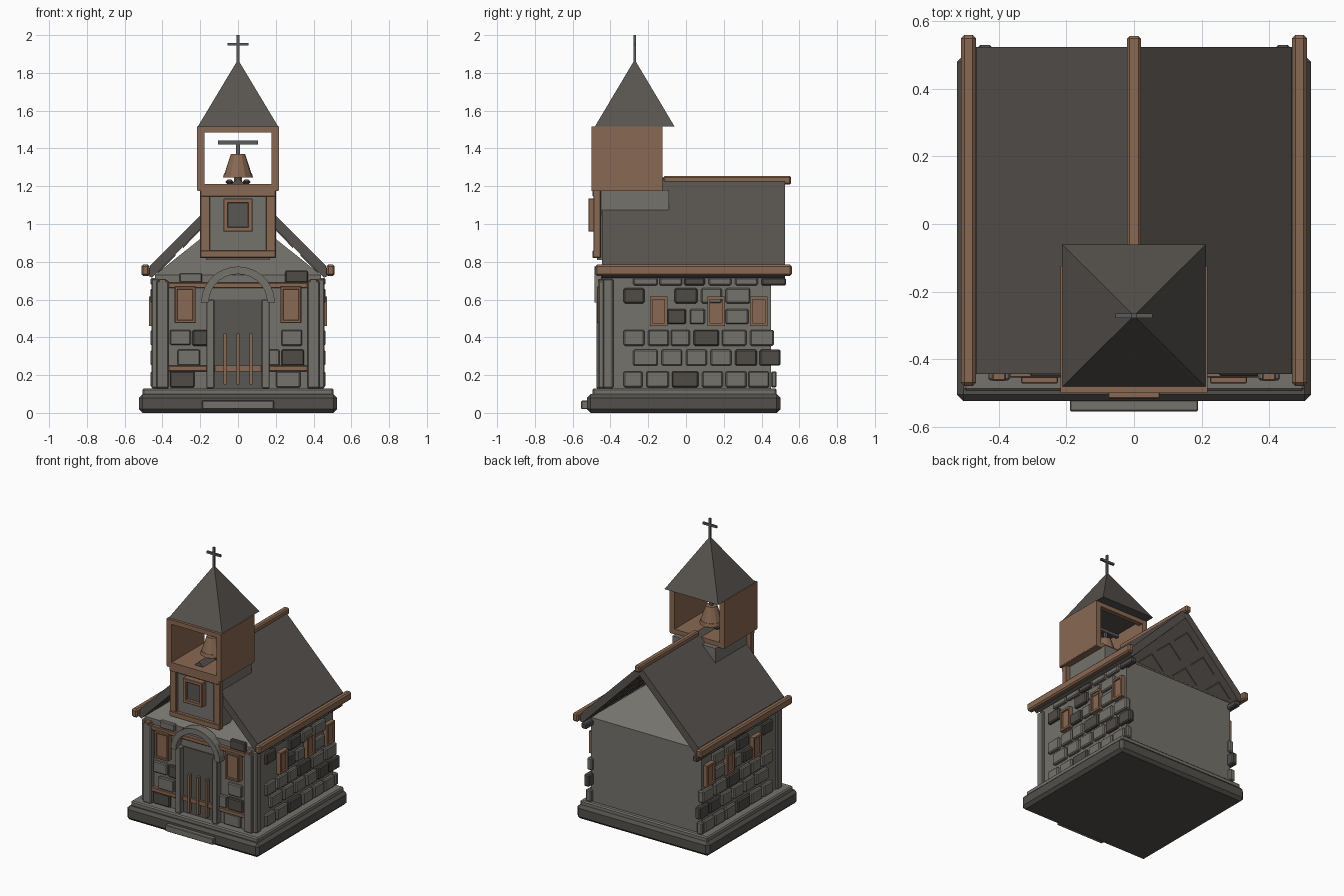
import bpy, bmesh, math
from mathutils import Matrix, Vector


def material(name, rgb):
    m = bpy.data.materials.new(name)
    m.diffuse_color = (*rgb, 1)
    return m


STONE = material("grey stone", (0.178, 0.170, 0.150))
DARK = material("dark stone", (0.080, 0.072, 0.064))
ROOF = material("roof slate", (0.097, 0.086, 0.077))
BASE = material("plinth stone", (0.085, 0.080, 0.070))
WOOD = material("brown wood", (0.250, 0.138, 0.084))
PANEL = material("door grey", (0.100, 0.095, 0.085))
IRON = material("iron grey", (0.100, 0.105, 0.100))


def finish(name, bm, mat, bevel=0.0):
    bmesh.ops.recalc_face_normals(bm, faces=bm.faces)
    me = bpy.data.meshes.new(name)
    bm.to_mesh(me)
    bm.free()
    me.materials.append(mat)
    ob = bpy.data.objects.new(name, me)
    bpy.context.collection.objects.link(ob)
    if bevel:
        b = ob.modifiers.new("bevel", 'BEVEL')
        b.width = bevel
        b.segments = 1
    return ob


def box(name, x, y, z, mat, bevel=0.0):
    """Box from (min, max) ranges."""
    bm = bmesh.new()
    bmesh.ops.create_cube(bm, size=1)
    for v in bm.verts:
        v.co = Vector([(r[0] + r[1]) / 2 + c * (r[1] - r[0])
                       for r, c in zip((x, y, z), v.co)])
    return finish(name, bm, mat, bevel)


def pair(name, x, y, z, mat, bevel=0.0):
    """Box and its mirror image across x = 0."""
    box(name + "_right", x, y, z, mat, bevel)
    box(name + "_left", (-x[1], -x[0]), y, z, mat, bevel)


def prism(name, pts, y, mat):
    """Extrude an xz outline along y."""
    bm = bmesh.new()
    a = [bm.verts.new((px, y[0], pz)) for px, pz in pts]
    b = [bm.verts.new((px, y[1], pz)) for px, pz in pts]
    n = len(pts)
    bm.faces.new(a)
    bm.faces.new(b)
    for i in range(n):
        j = (i + 1) % n
        bm.faces.new((a[i], a[j], b[j], b[i]))
    return finish(name, bm, mat)


def pyramid(name, x, y, z, mat):
    bm = bmesh.new()
    base = [bm.verts.new((px, py, z[0])) for px, py in
            ((x[0], y[0]), (x[1], y[0]), (x[1], y[1]), (x[0], y[1]))]
    top = bm.verts.new(((x[0] + x[1]) / 2, (y[0] + y[1]) / 2, z[1]))
    bm.faces.new(base)
    for i in range(4):
        bm.faces.new((base[i], base[(i + 1) % 4], top))
    return finish(name, bm, mat)


def cone(name, r1, r2, y, z, mat, sides=12):
    bm = bmesh.new()
    bmesh.ops.create_cone(bm, cap_ends=True, segments=sides, radius1=r1, radius2=r2,
                          depth=z[1] - z[0],
                          matrix=Matrix.Translation((0, y, sum(z) / 2)))
    return finish(name, bm, mat)


def frame(name, x, y, z, w, mat):
    """Four bars around an xz opening."""
    box(name + "_side_a", (x[0], x[0] + w), y, z, mat, 0.003)
    box(name + "_side_b", (x[1] - w, x[1]), y, z, mat, 0.003)
    box(name + "_sill", x, y, (z[0], z[0] + w), mat, 0.003)
    box(name + "_head", x, y, (z[1] - w, z[1]), mat, 0.003)


# Plinth and step
box("plinth", (-0.525, 0.525), (-0.525, 0.50), (0, 0.10), BASE, 0.02)
box("plinth_top", (-0.505, 0.505), (-0.495, 0.48), (0.09, 0.13), STONE, 0.008)
box("front_step", (-0.19, 0.19), (-0.555, -0.48), (0.02, 0.065), STONE, 0.004)

# Walls with hipped cap
box("walls", (-0.44, 0.44), (-0.43, 0.45), (0.12, 0.73), STONE)
pyramid("wall_cap", (-0.44, 0.44), (-0.43, 0.45), (0.73, 1.08), STONE)

# Side stones: each row is (start, end, is_dark)
SIDE = [
    (0.135, 0.22, [(-.33, -.23, 0), (-.21, -.09, 0), (-.075, .065, 1), (.085, .195, 0),
                   (.21, .32, 0), (.33, .44, 0), (.45, .48, 0)]),
    (0.25, 0.335, [(-.28, -.15, 0), (-.13, -.02, 0), (0, .11, 0), (.13, .24, 0),
                   (.26, .375, 1), (.39, .5, 1)]),
    (0.355, 0.44, [(-.33, -.22, 0), (-.2, -.09, 0), (-.08, .02, 0), (.04, .175, 1),
                   (.19, .32, 0), (.34, .465, 0)]),
    (0.47, 0.55, [(-.1, 0, 1), (.02, .1, 0), (.21, .33, 0)]),
    (0.58, 0.66, [(-.33, -.22, 1), (-.06, .06, 1), (.08, .19, 0), (.21, .34, 0)]),
    (0.675, 0.715, [(-.28, -.15, 0), (-.14, -.02, 0), (-.01, .1, 1), (.12, .24, 0),
                    (.26, .38, 0), (.4, .53, 1)]),
]
for z0, z1, row in SIDE:
    for a, b, d in row:
        pair("side_stone", (0.42, 0.462), (a, b), (z0, z1), DARK if d else STONE, 0.007)

# Front stones
for a, b, z0, z1, d in [(-.36, -.23, .135, .22, 1), (-.36, -.25, .36, .44, 0),
                        (-.24, -.16, .355, .44, 1), (-.32, -.2, .25, .335, 0),
                        (.16, .22, .25, .335, 0), (.23, .35, .25, .335, 1),
                        (.23, .34, .355, .44, 0), (.25, .37, .69, .755, 1),
                        (-.31, -.19, .69, .74, 0), (.2, .33, .135, .22, 0)]:
    box("front_stone", (a, b), (-0.45, -0.42), (z0, z1), DARK if d else STONE, 0.006)

# Corner pillars
pair("front_pillar", (0.367, 0.432), (-0.463, -0.40), (0.13, 0.70), STONE, 0.006)
pair("corner_post", (0.42, 0.458), (-0.44, -0.385), (0.13, 0.71), STONE, 0.006)
pair("pillar_cap", (0.38, 0.42), (-0.465, -0.42), (0.69, 0.71), WOOD, 0.004)

# Front timber beams and windows
box("upper_beam", (-0.37, 0.37), (-0.455, -0.42), (0.66, 0.69), WOOD, 0.004)
pair("lower_beam", (0.12, 0.37), (-0.455, -0.42), (0.22, 0.25), WOOD, 0.004)
for s in (-0.28, 0.28):
    box("front_window", (s - 0.05, s + 0.05), (-0.462, -0.42), (0.48, 0.665), WOOD)
    frame("front_window_frame", (s - 0.055, s + 0.055), (-0.472, -0.42), (0.475, 0.67), 0.016, WOOD)

# Side windows
for c in (-0.145, 0.16, 0.385):
    pair("side_window", (0.42, 0.458), (c - 0.04, c + 0.04), (0.465, 0.605), WOOD)
    for e in (-1, 1):
        m = c + e * 0.039
        pair("side_window_jamb", (0.42, 0.47), (m - 0.007, m + 0.007), (0.46, 0.615), WOOD)
    pair("side_window_sill", (0.42, 0.47), (c - 0.046, c + 0.046), (0.46, 0.475), WOOD)
    pair("side_window_head", (0.42, 0.47), (c - 0.046, c + 0.046), (0.60, 0.615), WOOD)

# Door with arch
arc = [i * math.pi / 14 for i in range(15)]
prism("door_arch", [(0.195 * math.cos(t), 0.585 + 0.19 * math.sin(t)) for t in arc] +
      [(0.155 * math.cos(t), 0.585 + 0.15 * math.sin(t)) for t in reversed(arc)],
      (-0.485, -0.42), STONE)
pair("door_jamb", (0.125, 0.167), (-0.475, -0.42), (0.13, 0.60), STONE, 0.004)
box("door", (-0.125, 0.125), (-0.437, -0.42), (0.13, 0.60), PANEL)
box("door_crossbar", (-0.125, 0.125), (-0.452, -0.43), (0.22, 0.25), WOOD)
for cx in (-0.07, 0, 0.07):
    box("door_bar", (cx - 0.008, cx + 0.008), (-0.46, -0.43), (0.15, 0.42), WOOD)

# Main roof slabs with underside panels
for s in (-1, 1):
    prism("roof_slab", [(0, 1.245), (s * 0.465, 0.78), (s * 0.475, 0.725), (s * 0.455, 0.715),
                        (0, 1.175)], (-0.445, 0.525), ROOF)
    for i in range(5):
        for k in range(3):
            x0 = 0.06 + k * 0.135
            u, v = [(x, 1.175 - x * 0.46 / 0.455) for x in (x0, x0 + 0.095)]
            y0 = -0.38 + i * 0.18
            prism("roof_underside_panel", [(s * u[0], u[1] + 0.01), (s * v[0], v[1] + 0.01),
                                           (s * v[0], v[1] - 0.008), (s * u[0], u[1] - 0.008)],
                  (y0, y0 + 0.13), ROOF)
pair("eave_beam", (0.468, 0.512), (-0.48, 0.56), (0.725, 0.785), WOOD, 0.01)
box("ridge_beam", (-0.021, 0.021), (-0.12, 0.557), (1.21, 1.255), WOOD, 0.008)

# Lower tower
box("tower_base", (-0.17, 0.17), (-0.47, -0.09), (0.81, 1.18), STONE)
pair("tower_post", (0.147, 0.20), (-0.49, -0.45), (0.82, 1.18), WOOD, 0.004)
box("tower_sill", (-0.2, 0.2), (-0.495, -0.45), (0.82, 0.86), WOOD, 0.004)
box("tower_head", (-0.2, 0.2), (-0.495, -0.45), (1.145, 1.19), WOOD, 0.004)
box("tower_window", (-0.055, 0.055), (-0.495, -0.46), (0.965, 1.125), PANEL)
frame("tower_window_frame", (-0.077, 0.077), (-0.517, -0.46), (0.96, 1.135), 0.024, WOOD)

# Open belfry
box("belfry_floor", (-0.215, 0.215), (-0.50, -0.125), (1.175, 1.212), WOOD)
pair("belfry_wall", (0.178, 0.217), (-0.50, -0.125), (1.18, 1.517), WOOD)
for y in ((-0.50, -0.465), (-0.16, -0.125)):
    box("belfry_lintel", (-0.215, 0.215), y, (1.485, 1.517), WOOD)
pyramid("spire", (-0.213, 0.213), (-0.483, -0.06), (1.515, 1.87), ROOF)

# Bell
BY = -0.29
cone("bell_rim", 0.08, 0.074, BY, (1.245, 1.268), WOOD)
cone("bell", 0.072, 0.038, BY, (1.265, 1.37), WOOD)
cone("clapper", 0.018, 0.012, BY, (1.21, 1.25), WOOD, 8)
box("bell_hanger", (-0.01, 0.01), (BY - 0.01, BY + 0.01), (1.365, 1.425), IRON)
box("bell_yoke", (-0.105, 0.105), (BY - 0.012, BY + 0.012), (1.422, 1.442), IRON)
pair("bell_foot", (0.025, 0.065), (BY - 0.02, BY + 0.02), (1.21, 1.235), DARK, 0.01)

# Cross
box("cross_post", (-0.007, 0.007), (-0.279, -0.265), (1.85, 2.0), IRON)
box("cross_arm", (-0.055, 0.055), (-0.279, -0.265), (1.944, 1.959), IRON)
